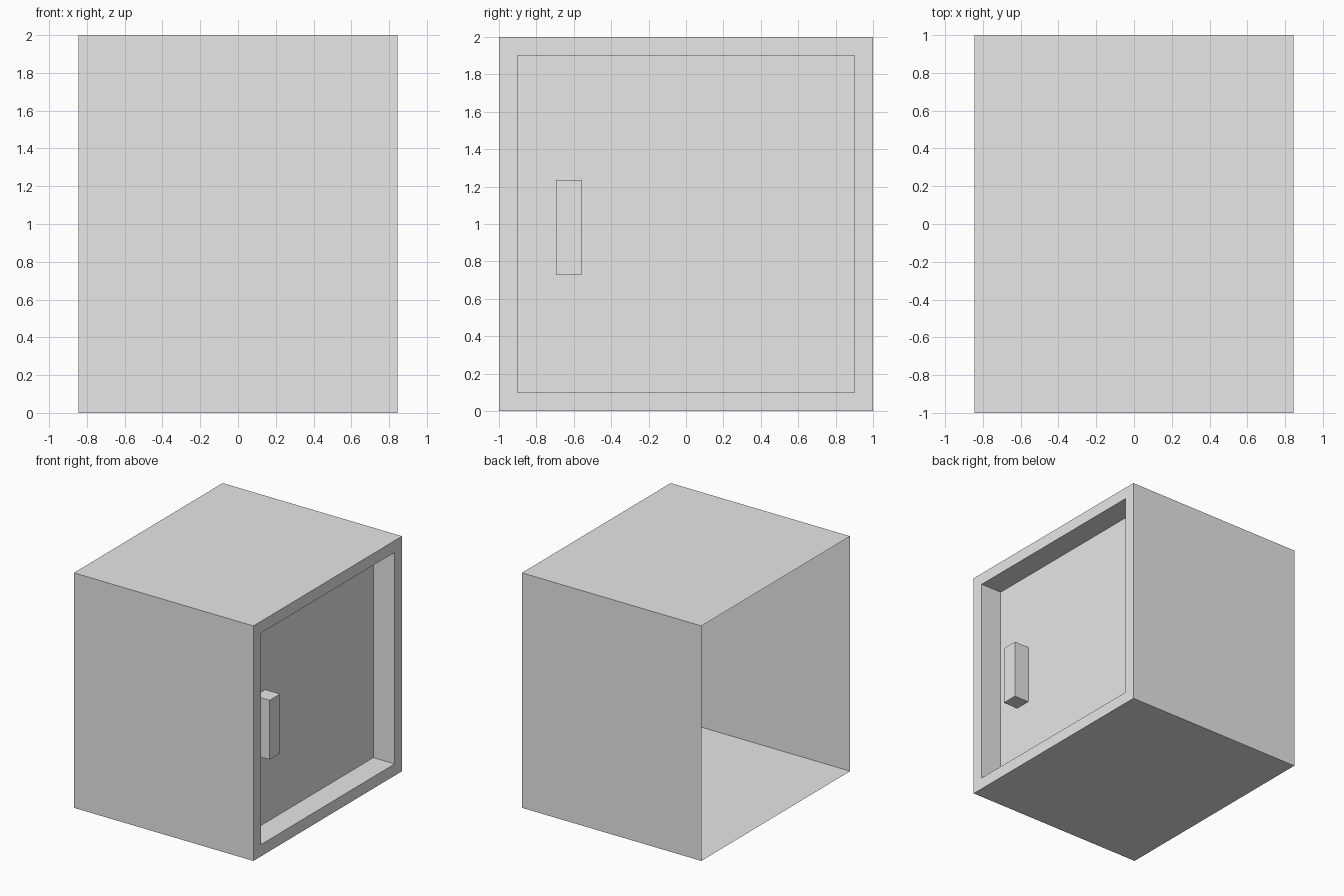
import bpy
import bmesh
from mathutils import Matrix, Vector

cube = bpy.data.objects.get("Cube")
if cube:
    bpy.data.objects.remove(cube, do_unlink=True)

HALF_WIDTH = 0.845
FRAME = 0.1
RECESS = 0.2

grey = bpy.data.materials.new("light_grey")
grey.use_nodes = True
grey.diffuse_color = (0.8, 0.8, 0.8, 1)
grey.node_tree.nodes["Principled BSDF"].inputs["Base Color"].default_value = grey.diffuse_color


def box(low, high):
    """Box between two corners, left open on its -x side."""
    low, high = Vector(low), Vector(high)
    bm = bmesh.new()
    bmesh.ops.create_cube(bm, size=1, matrix=Matrix.Translation((low + high) / 2)
                          @ Matrix.Diagonal((*(high - low), 1)))
    bm.normal_update()
    bmesh.ops.delete(bm, geom=[f for f in bm.faces if f.normal.x < -0.5],
                     context="FACES_ONLY")
    return bm


def add_object(name, bm):
    mesh = bpy.data.meshes.new(name)
    bm.to_mesh(mesh)
    bm.free()
    mesh.materials.append(grey)
    obj = bpy.data.objects.new(name, mesh)
    bpy.context.collection.objects.link(obj)
    return obj


# Thin cabinet shell with a framed, recessed door panel on the +x side
shell = box((-HALF_WIDTH, -1, 0), (HALF_WIDTH, 1, 2))
door = next(f for f in shell.faces if f.normal.x > 0.5)
bmesh.ops.inset_region(shell, faces=[door], thickness=FRAME, use_even_offset=True)
# A second inset of zero width makes the recess walls
bmesh.ops.inset_region(shell, faces=[door], thickness=0)
bmesh.ops.translate(shell, verts=door.verts, vec=(-RECESS, 0, 0))
add_object("cabinet_shell", shell)

# Upright handle standing on the door panel
panel_x = HALF_WIDTH - RECESS
add_object("door_handle", box((panel_x, -0.695, 0.73), (panel_x + 0.14, -0.555, 1.235)))
